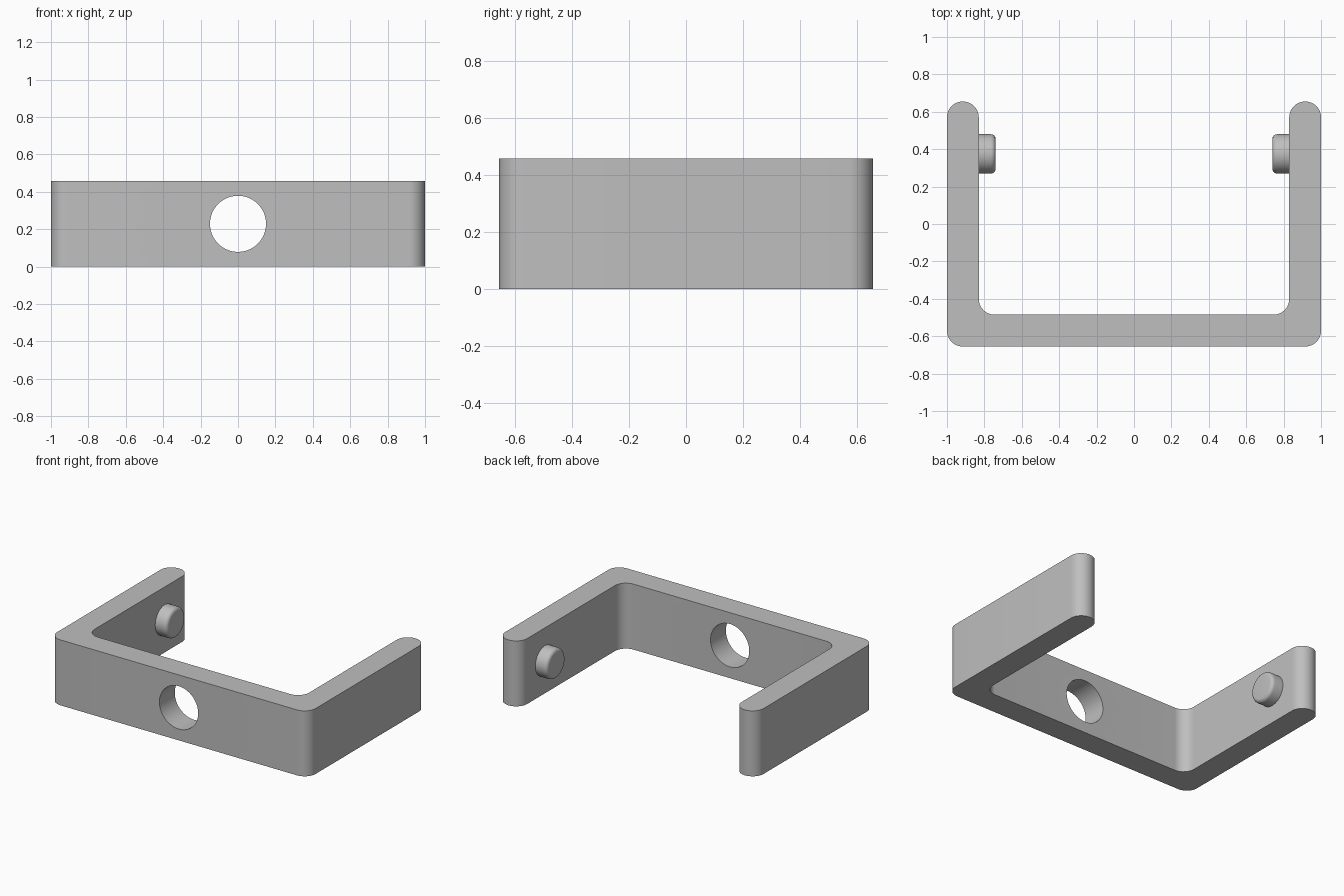
import bpy, bmesh, math
from mathutils import Vector, Matrix

if "Cube" in bpy.data.objects:
    bpy.data.objects.remove(bpy.data.objects["Cube"])

WIDTH, DEPTH, HEIGHT, WALL = 1.0, 0.655, 0.458, 0.17   # half width, half depth
RADIUS = WALL / 2
MID = HEIGHT / 2

grey = bpy.data.materials.new("plain grey")
grey.use_nodes = True
grey.diffuse_color = (0.52, 0.52, 0.52, 1)
grey.node_tree.nodes["Principled BSDF"].inputs["Base Color"].default_value = grey.diffuse_color


def make_object(name, bm):
    bmesh.ops.remove_doubles(bm, verts=bm.verts, dist=1e-4)
    bmesh.ops.recalc_face_normals(bm, faces=bm.faces)
    mesh = bpy.data.meshes.new(name)
    bm.to_mesh(mesh)
    bm.free()
    mesh.materials.append(grey)
    obj = bpy.data.objects.new(name, mesh)
    bpy.context.collection.objects.link(obj)
    return obj


def smooth(obj):
    bpy.ops.object.select_all(action="DESELECT")
    obj.select_set(True)
    bpy.context.view_layer.objects.active = obj
    bpy.ops.object.shade_smooth_by_angle(angle=math.radians(35))


def rounded(corners, r, steps=12):
    """Replace each right-angled corner with an arc of radius r."""
    points = []
    for i, c in enumerate(corners):
        a = (corners[i - 1] - c).normalized() * r
        b = (corners[(i + 1) % len(corners)] - c).normalized() * r
        for s in range(steps + 1):
            t = math.pi / 2 * s / steps
            p = c + a + b - b * math.cos(t) - a * math.sin(t)
            if not points or (p - points[-1]).length > 1e-4:
                points.append(p)
    return points


# U-shaped bracket with rounded corners and arm ends
inner_x, inner_y = WIDTH - WALL, WALL - DEPTH
half = [(WIDTH, -DEPTH), (WIDTH, DEPTH), (inner_x, DEPTH), (inner_x, inner_y)]
corners = [Vector((x, y, 0)) for x, y in half]
corners += [Vector((-x, y, 0)) for x, y in reversed(half)]
bm = bmesh.new()
base = bm.faces.new([bm.verts.new(p) for p in rounded(corners, RADIUS)])
top = bmesh.ops.extrude_face_region(bm, geom=[base], use_keep_orig=True)
bmesh.ops.translate(bm, vec=(0, 0, HEIGHT),
                    verts=[v for v in top["geom"] if isinstance(v, bmesh.types.BMVert)])
bracket = make_object("bracket", bm)

# Round hole through the front wall
bm = bmesh.new()
bmesh.ops.create_cone(bm, cap_ends=True, segments=64, radius1=0.15, radius2=0.15, depth=0.5,
                      matrix=Matrix.Translation((0, -DEPTH + WALL / 2, MID))
                      @ Matrix.Rotation(math.pi / 2, 4, "X"))
cutter = make_object("hole_cutter", bm)
cut = bracket.modifiers.new("hole", "BOOLEAN")
cut.operation, cut.solver, cut.object = "DIFFERENCE", "EXACT", cutter
bpy.context.view_layer.objects.active = bracket
bpy.ops.object.modifier_apply(modifier=cut.name)
bpy.data.objects.remove(cutter)
smooth(bracket)

# Inward-facing pivot pins with rounded rims
PIN_R, PIN_LEN, RIM = 0.105, 0.09, 0.025
for side, name in ((1, "left_pin"), (-1, "right_pin")):
    profile = [(0, -0.02), (PIN_R, -0.02)]
    for s in range(7):
        t = math.pi / 2 * s / 6
        profile.append((PIN_R - RIM + RIM * math.cos(t), PIN_LEN - RIM + RIM * math.sin(t)))
    profile.append((0, PIN_LEN))
    bm = bmesh.new()
    ring = [bm.verts.new((-side * d, r, 0)) for r, d in profile]
    edges = [bm.edges.new(pair) for pair in zip(ring, ring[1:])]
    bmesh.ops.spin(bm, geom=ring + edges, cent=(0, 0, 0), axis=(1, 0, 0),
                   angle=math.tau, steps=48)
    bmesh.ops.translate(bm, verts=bm.verts, vec=(side * inner_x, 0.375, MID))
    smooth(make_object(name, bm))
